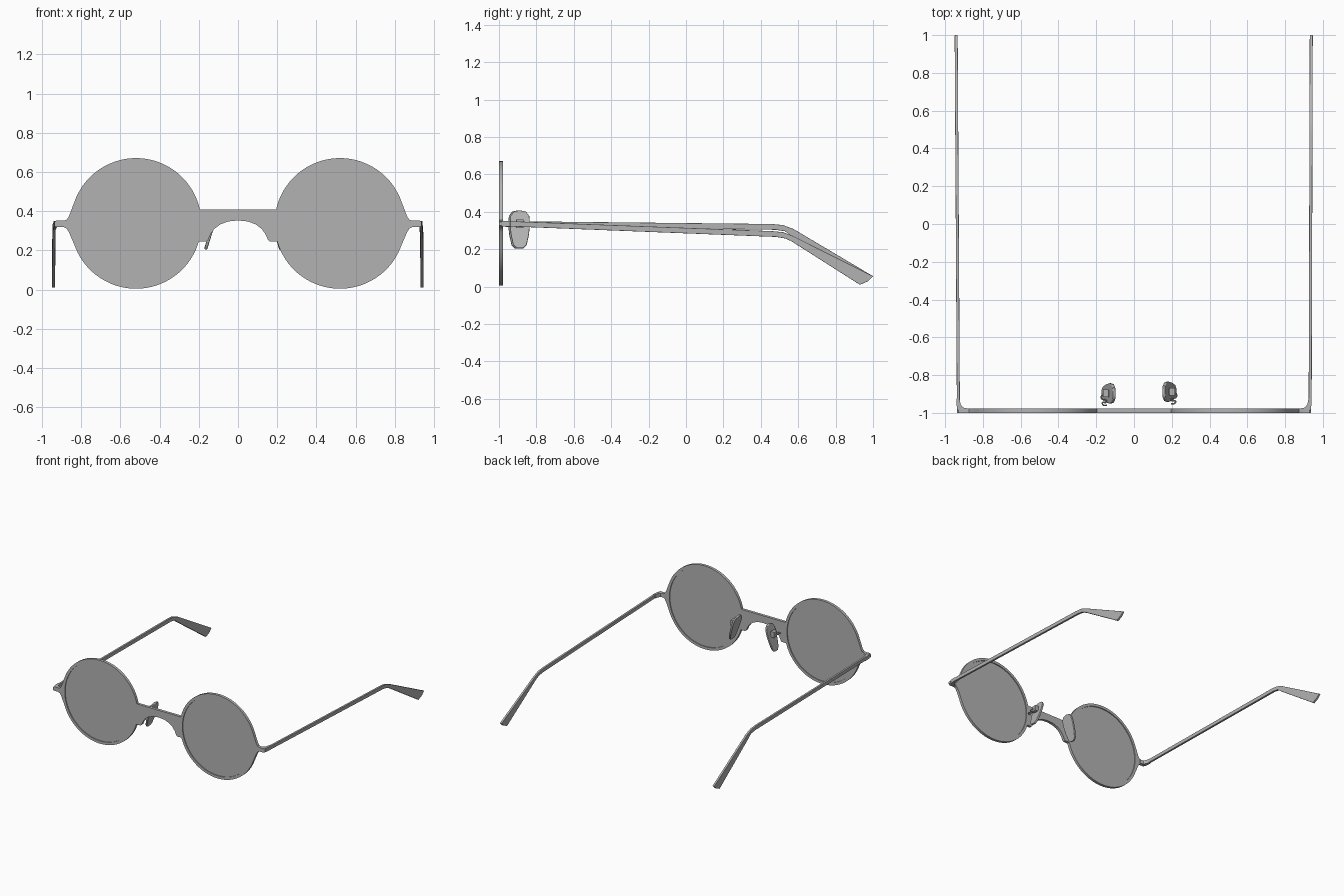
import bpy
from math import cos, sin, radians
from mathutils import Matrix, Vector

cube = bpy.data.objects.get("Cube")
if cube:
    bpy.data.objects.remove(cube)

grey = bpy.data.materials.new("grey")
grey.use_nodes = True
colour = (0.45, 0.45, 0.45, 1)
grey.diffuse_color = colour
grey.node_tree.nodes["Principled BSDF"].inputs["Base Color"].default_value = colour


def finish(ob):
    bpy.ops.object.select_all(action="DESELECT")
    ob.select_set(True)
    bpy.context.view_layer.objects.active = ob
    bpy.ops.object.convert(target="MESH")
    ob = bpy.context.object
    ob.data.materials.clear()
    ob.data.materials.append(grey)
    bpy.ops.object.shade_smooth_by_angle(angle=radians(35))
    return ob


def plate(name, loops, thick, axes, origin, bevel=0.0):
    """Flat outline (with optional holes) extruded along the third axis."""
    cu = bpy.data.curves.new(name, "CURVE")
    cu.dimensions = "2D"
    cu.fill_mode = "BOTH"
    cu.extrude = thick / 2 - bevel
    cu.bevel_depth = bevel
    cu.offset = -bevel
    for loop in loops:
        sp = cu.splines.new("POLY")
        sp.points.add(len(loop) - 1)
        for p, (a, b) in zip(sp.points, loop):
            p.co = (a, b, 0, 1)
        sp.use_cyclic_u = True
    ob = bpy.data.objects.new(name, cu)
    bpy.context.collection.objects.link(ob)
    ob = finish(ob)
    m = Matrix([Vector(v) for v in axes]).transposed().to_4x4()
    m.translation = origin
    ob.data.transform(m)
    return ob


def wire(name, pts, radius):
    cu = bpy.data.curves.new(name, "CURVE")
    cu.dimensions = "3D"
    cu.bevel_depth = radius
    cu.bevel_resolution = 2
    cu.use_fill_caps = True
    sp = cu.splines.new("BEZIER")
    sp.bezier_points.add(len(pts) - 1)
    for p, co in zip(sp.bezier_points, pts):
        p.co = co
        p.handle_left_type = p.handle_right_type = "AUTO"
    ob = bpy.data.objects.new(name, cu)
    bpy.context.collection.objects.link(ob)
    return finish(ob)


LX, LZ, R_OUT, R_IN = 0.52, 0.338, 0.333, 0.312


def arc(r, start, end, n, cx=LX):
    angles = [radians(start + (end - start) * i / n) for i in range(n + 1)]
    return [(cx + r * cos(t), LZ + r * sin(t)) for t in angles]


FRONT = ((1, 0, 0), (0, 0, 1), (0, -1, 0))   # outline in x, z
SIDE = ((0, 1, 0), (0, 0, 1), (1, 0, 0))     # outline in y, z
FLAT = ((1, 0, 0), (0, 1, 0), (0, 0, 1))     # outline in x, y

# Front frame: one outline with rims, end pieces and bridge, mirrored
end_piece = [(0.862, 0.375), (0.874, 0.357), (0.89, 0.352), (0.928, 0.352),
             (0.937, 0.345), (0.937, 0.328), (0.93, 0.32), (0.89, 0.32),
             (0.874, 0.312), (0.862, 0.292)]
arch = [(0.162, 0.245), (0.153, 0.254), (0.14, 0.283), (0.12, 0.311),
        (0.09, 0.333), (0.05, 0.348), (0.0, 0.353)]
half = arc(R_OUT, 167.5, 20, 40) + end_piece + arc(R_OUT, -20, -163.8, 40) + arch
outline = half + [(-x, z) for x, z in reversed(half[:-1])]
holes = [arc(R_IN, 0, 354.375, 63, s * LX) for s in (1, -1)]
plate("front_frame", [outline] + holes, 0.022, FRONT, (0, -0.989, 0))

# Nose pad outline, in y and z about the pad centre
pad = [(-0.032, 0.1), (0.0, 0.107), (0.032, 0.1), (0.05, 0.075), (0.054, 0.03),
       (0.048, -0.03), (0.036, -0.085), (0.018, -0.104), (-0.018, -0.104),
       (-0.036, -0.085), (-0.048, -0.03), (-0.054, 0.03), (-0.05, 0.075)]
hinge = [(0.88, -0.985), (0.88, -0.977), (0.905, -0.972), (0.918, -0.955),
         (0.924, -0.925), (0.94, -0.925), (0.939, -0.96), (0.935, -0.985)]

for side, s, drop, slant, pad_x, pad_y in (
        ("left", 1, 0.0, 0.003, 0.188, -0.888),
        ("right", -1, 0.038, 0.006, 0.135, -0.897)):
    # Lens
    plate(side + "_lens", [arc(R_IN, 0, 354.375, 63, s * LX)], 0.008, FRONT, (0, -0.989, 0))

    # Corner that turns back to the temple
    plate(side + "_hinge", [[(s * x, y) for x, y in hinge]], 0.03, FLAT, (0, 0, 0.336))

    # Temple with bent, widening tip
    temple = [(-0.94, 0.35), (0.46, 0.297 + drop), (0.52, 0.291 + drop),
              (0.575, 0.27 + drop), (1.0, 0.056), (0.975, 0.03), (0.93, 0.01),
              (0.565, 0.242 + drop * 0.7), (0.53, 0.258 + drop),
              (0.48, 0.266 + drop), (-0.94, 0.322)]
    axes = ((s * slant, 1, 0), (0, 0, 1), (1, 0, 0))
    plate(side + "_temple", [temple], 0.016, axes, (s * 0.9355, 0, 0), 0.002)

    # Nose pad, leaning outward at its lower end
    tilt = radians(17)
    lean = ((0, 1, 0), (-s * sin(tilt), 0, cos(tilt)), (cos(tilt), 0, s * sin(tilt)))
    plate(side + "_nose_pad", [pad], 0.016, lean, (s * pad_x, pad_y, 0.305), 0.005)

    # Pad mount
    box = [(-0.02, -0.02), (0.02, -0.02), (0.02, 0.025), (-0.02, 0.025)]
    plate(side + "_pad_mount", [box], 0.032, SIDE,
          (s * (pad_x + 0.014), pad_y, 0.335), 0.004)

    # Curled pad arm
    curl = [(0.018, 0.0), (0.036, -0.012), (0.034, -0.03), (0.014, -0.034),
            (0.012, -0.046), (0.032, -0.05), (0.026, -0.062), (0.008, -0.063)]
    wire(side + "_pad_arm",
         [(s * (pad_x + x), pad_y + y, 0.335 + 0.2 * y) for x, y in curl], 0.004)
